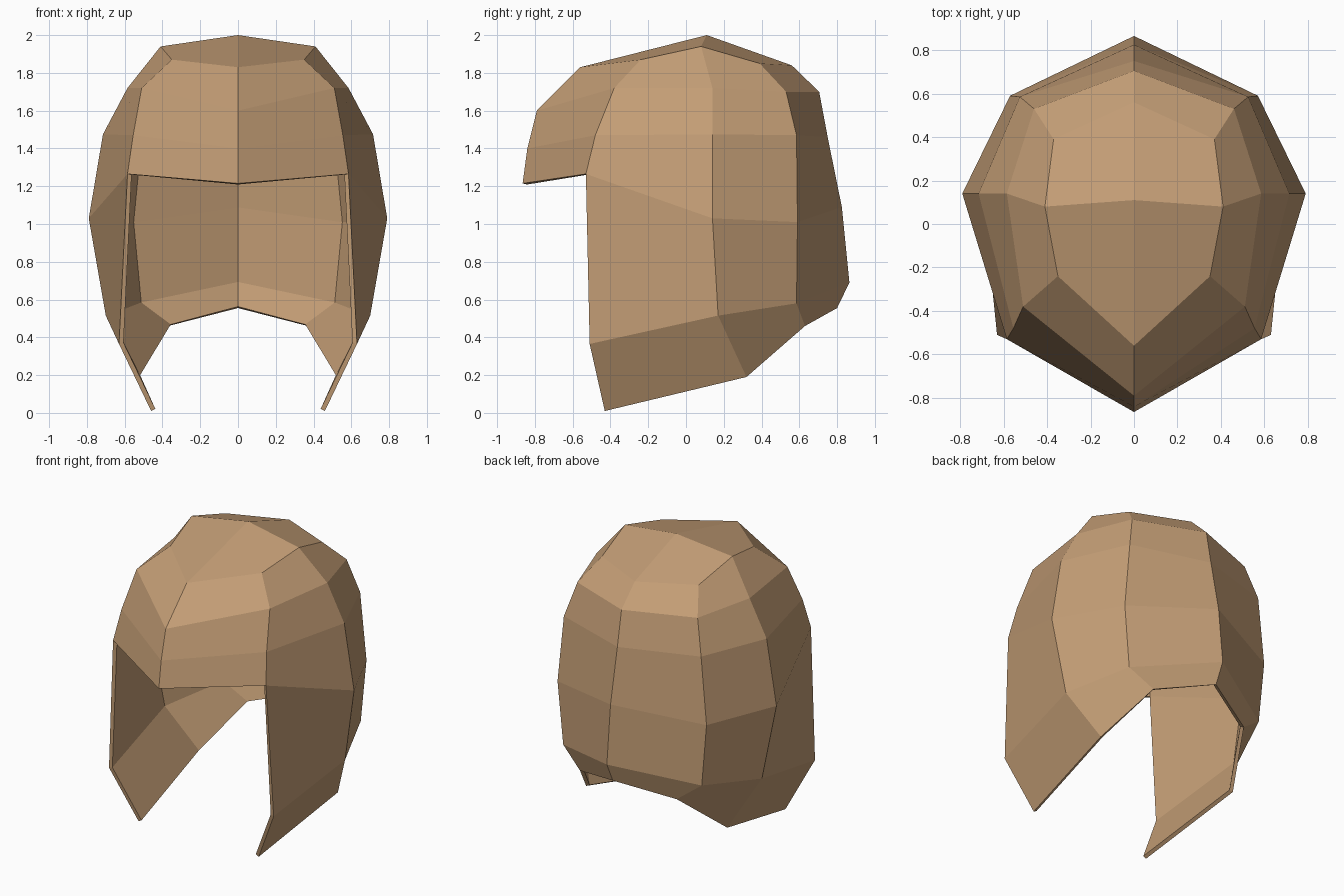
import bpy, bmesh

if "Cube" in bpy.data.objects:
    bpy.data.objects.remove(bpy.data.objects["Cube"])

# Right-half profiles, each running from the crown down to the rim
front_center = [(0, -.56, 1.83), (0, -.79, 1.60), (0, -.84, 1.40), (0, -.865, 1.215)]
front_corner = [(.35, -.24, 1.87), (.51, -.38, 1.72), (.555, -.48, 1.47),
                (.585, -.53, 1.265), (.63, -.51, .365), (.46, -.43, .01)]
side = [(.41, .08, 1.94), (.585, .14, 1.72), (.715, .14, 1.475),
        (.79, .14, 1.03), (.70, .17, .515), (.54, .32, .19)]
back_corner = [(.37, .39, 1.85), (.46, .53, 1.70), (.525, .585, 1.47),
               (.57, .59, 1.01), (.53, .585, .58), (.37, .63, .46)]
back_center = [(0, .56, 1.84), (0, .705, 1.70), (0, .75, 1.46),
               (0, .825, 1.09), (0, .865, .69), (0, .80, .555)]

bm = bmesh.new()
cols = [[bm.verts.new(p) for p in c]
        for c in (front_center, front_corner, side, back_corner, back_center)]

# Wall panels between neighbouring profiles; the short front one leaves the face open
for a, b in zip(cols, cols[1:]):
    for i in range(min(len(a), len(b)) - 1):
        bm.faces.new((a[i], a[i + 1], b[i + 1], b[i]))

# Crown panels
apex = bm.verts.new((0, .11, 2))
fc, fr, sd, br, bc = [c[0] for c in cols]
bm.faces.new((apex, fc, fr, sd))
bm.faces.new((apex, sd, br, bc))
bmesh.ops.recalc_face_normals(bm, faces=bm.faces)
if max(bm.faces, key=lambda f: f.calc_center_median().z).normal.z < 0:
    bmesh.ops.reverse_faces(bm, faces=bm.faces)

mesh = bpy.data.meshes.new("helmet_shell")
bm.to_mesh(mesh)
bm.free()
shell = bpy.data.objects.new("helmet_shell", mesh)
bpy.context.collection.objects.link(shell)

# Mirror to the left half, then give the shell thickness inward
mirror = shell.modifiers.new("mirror", 'MIRROR')
mirror.use_clip = True
solid = shell.modifiers.new("thickness", 'SOLIDIFY')
solid.thickness = .025
solid.offset = -1

mat = bpy.data.materials.new("tan")
mat.diffuse_color = (.55, .34, .18, 1)
mat.use_nodes = True
mat.node_tree.nodes["Principled BSDF"].inputs["Base Color"].default_value = mat.diffuse_color
mesh.materials.append(mat)
